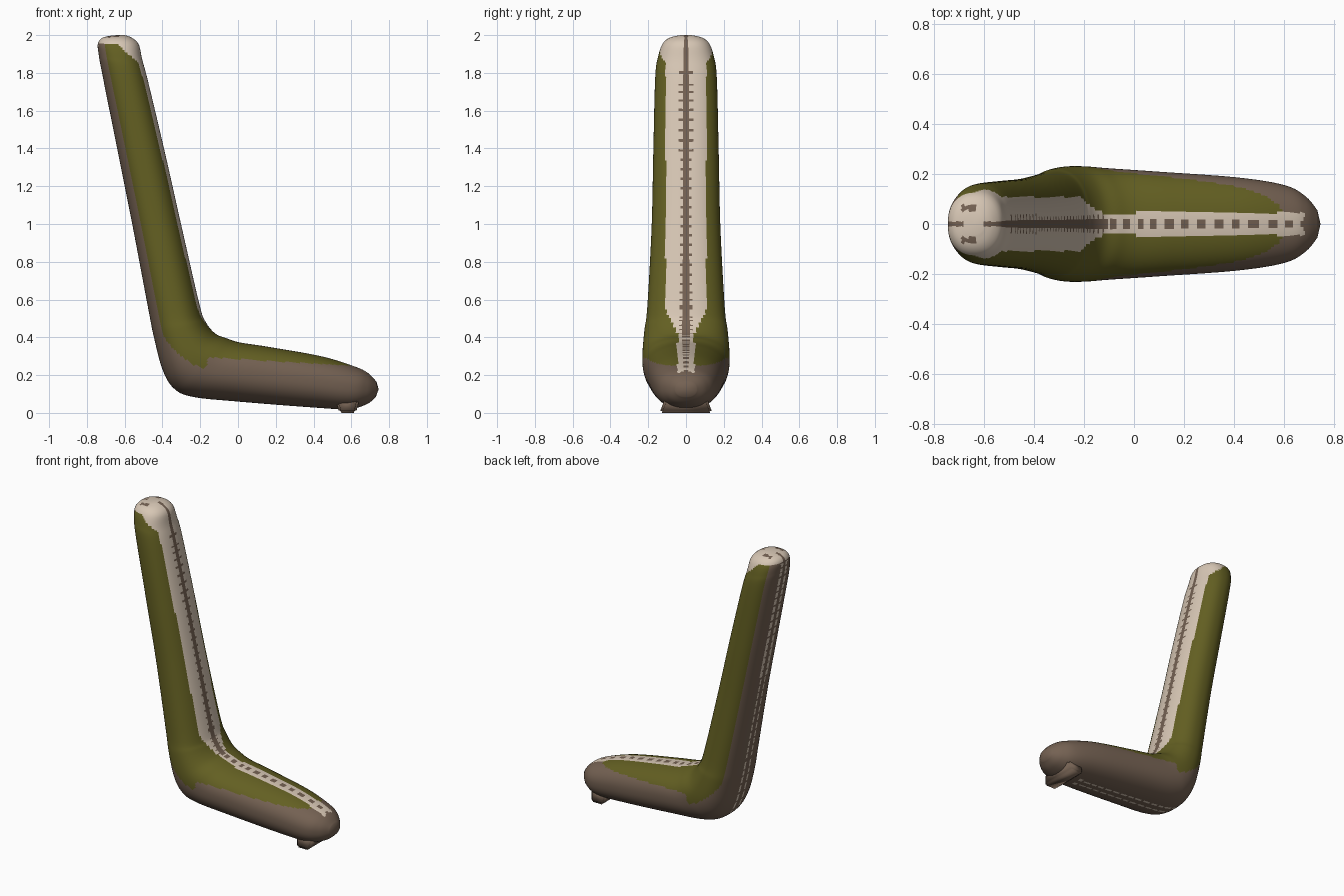
import bpy, bmesh, math
from mathutils import Vector

if "Cube" in bpy.data.objects:
    bpy.data.objects.remove(bpy.data.objects["Cube"], do_unlink=True)


def material(name, colour):
    m = bpy.data.materials.new(name)
    m.use_nodes = True
    m.diffuse_color = (*colour, 1)
    m.node_tree.nodes["Principled BSDF"].inputs["Base Color"].default_value = (*colour, 1)
    return m


OLIVE, BROWN, CREAM = range(3)
materials = [material("olive", (0.125, 0.115, 0.016)),
             material("warm brown", (0.175, 0.12, 0.085)),
             material("cream", (0.68, 0.57, 0.46))]

# Sections from the tip to the toe: outer x z, inner x z, half width
sections = [Vector(s) for s in (
    (-.68, 1.996, -.60, 2.0, .04),
    (-.72, 1.985, -.56, 1.985, .09),
    (-.742, 1.955, -.525, 1.95, .125),
    (-.738, 1.90, -.507, 1.87, .148),
    (-.72, 1.80, -.475, 1.75, .163),
    (-.64, 1.40, -.385, 1.37, .173),
    (-.56, 1.00, -.295, .97, .182),
    (-.475, .55, -.203, .57, .205),
    (-.445, .40, -.17, .48, .22),
    (-.40, .23, -.12, .42, .23),
    (-.34, .13, -.06, .395, .23),
    (-.24, .085, .01, .373, .223),
    (0, .06, .16, .35, .21),
    (.38, .03, .44, .30, .186),
    (.58, .02, .62, .245, .155),
    (.68, .045, .69, .21, .11),
    (.73, .085, .733, .165, .055))]


def spline(a, b, c, d, t):
    return b + 0.5 * t * (c - a + t * (2 * a - 5 * b + 4 * c - d + t * (3 * (b - c) + d - a)))


# Fine stations along the bent body
stations = []
for i in range(len(sections) - 1):
    a, b = sections[max(i - 1, 0)], sections[i]
    c, d = sections[i + 1], sections[min(i + 2, len(sections) - 1)]
    steps = max(3, round((c - b).length / 0.018))
    stations += [spline(a, b, c, d, k / steps) for k in range(steps)]
stations.append(sections[-1])

SIDES = 96


def rounded(v):
    return math.copysign(abs(v) ** 0.88, v)


def ring_points(s):
    outer, inner = Vector((s[0], 0, s[1])), Vector((s[2], 0, s[3]))
    for k in range(SIDES):
        a = 2 * math.pi * k / SIDES
        p = (outer + inner) / 2 + (inner - outer) / 2 * rounded(math.cos(a))
        p.y = s[4] * rounded(math.sin(a))
        yield p


def colour_at(c, inner_side, ring):
    x, y, z = c.x, abs(c.y), c.z
    spike = 0.035 if ring % 4 == 0 else 0.014
    # Pale tip, split by a dark seam and two small dashes
    if z > min(1.955, 1.97 - 0.88 * (x + 0.66)) and z > 1.8:
        dash = abs(y - 0.065) < 0.012 and -0.69 < x < -0.63
        return BROWN if dash or y < 0.01 else CREAM
    # Pale inner strip, wide on the upright and narrow on the foot
    if inner_side > 0.5:
        if x < -0.1 and z > 0.4:
            width = min(0.108, 0.045 + max(0, z - 0.42) * 0.5)
            if y < width:
                return BROWN if y < spike else CREAM
        elif x < 0.68 and y < 0.045:
            return BROWN if y < 0.014 and ring % 6 < 3 else CREAM
    # Narrow pale strip along the back and underside
    elif y < 0.036 and x < 0.48:
        return BROWN if y < spike else CREAM
    # Brown back edge, corner and sole
    if x > -0.16:
        return BROWN if z < 0.285 - 0.06 * x or x > 0.69 else OLIVE
    if inner_side < 0.2 or z < 0.24 + 3 * (x + 0.16) ** 2 and z < 0.6:
        return BROWN
    return OLIVE


def finish(name, bm):
    bmesh.ops.recalc_face_normals(bm, faces=bm.faces)
    mesh = bpy.data.meshes.new(name)
    bm.to_mesh(mesh)
    bm.free()
    for m in materials:
        mesh.materials.append(m)
    ob = bpy.data.objects.new(name, mesh)
    bpy.context.collection.objects.link(ob)
    mesh.polygons.foreach_set("use_smooth", [True] * len(mesh.polygons))
    return ob


# Bent body
bm = bmesh.new()
rings = [[bm.verts.new(p) for p in ring_points(s)] for s in stations]
for r in range(len(rings) - 1):
    for k in range(SIDES):
        j = (k + 1) % SIDES
        face = bm.faces.new((rings[r][k], rings[r][j], rings[r + 1][j], rings[r + 1][k]))
        side = (1 + math.cos(2 * math.pi * (k + 0.5) / SIDES)) / 2
        face.material_index = colour_at(face.calc_center_median(), side, r)

# Domed ends
for ring, bulge, colour in ((rings[0], Vector((0, 0, .002)), CREAM),
                            (rings[-1], Vector((.013, 0, 0)), BROWN)):
    centre = sum((v.co for v in ring), Vector()) / SIDES
    tip = bm.verts.new(centre + bulge)
    for k in range(SIDES):
        bm.faces.new((ring[k], ring[(k + 1) % SIDES], tip)).material_index = colour
finish("bent_body", bm)

# Small lip under the toe
bm = bmesh.new()
bmesh.ops.create_cube(bm, size=1)
for v in bm.verts:
    low = v.co.z < 0
    v.co = (0.58 + v.co.x * (0.09 if low else 0.13), v.co.y * (0.28 if low else 0.22),
            0 if low else 0.08)
bmesh.ops.bevel(bm, geom=bm.edges[:], offset=0.012, segments=3, affect='EDGES')
for f in bm.faces:
    f.material_index = BROWN
finish("toe_lip", bm)
